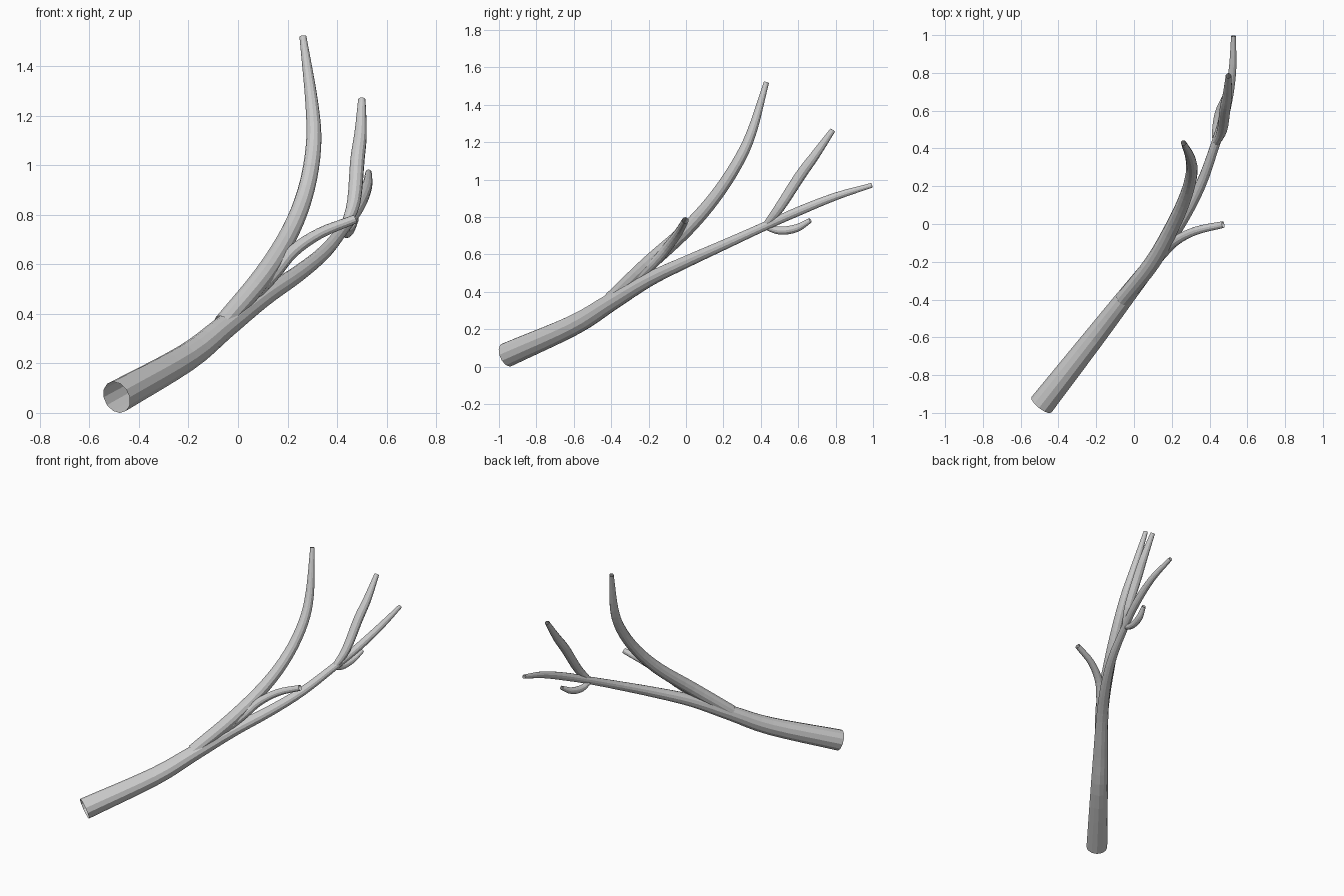
import bpy, bmesh, math
from mathutils import Vector

SIDES, STEPS = 12, 4

mat = bpy.data.materials.new("bark grey")
mat.diffuse_color = (0.6, 0.6, 0.6, 1)


def spline(pts):
    """Catmull-Rom through (x, y, z, radius) points."""
    p = [Vector(q) for q in pts]
    p = [2 * p[0] - p[1]] + p + [2 * p[-1] - p[-2]]
    out = []
    for i in range(1, len(p) - 2):
        a, b, c, d = p[i - 1:i + 3]
        for s in range(STEPS):
            t = s / STEPS
            out.append(0.5 * (2 * b + (c - a) * t + (2 * a - 5 * b + 4 * c - d) * t * t
                              + (3 * b - a - 3 * c + d) * t ** 3))
    return out + [p[-2]]


def limb(name, pts):
    """Open tapered tube swept along a smooth path."""
    path = spline(pts)
    pos = [q.to_3d() for q in path]
    bm = bmesh.new()
    rings, side = [], Vector((0, 0, 1))
    for i, q in enumerate(path):
        t = (pos[min(i + 1, len(pos) - 1)] - pos[max(i - 1, 0)]).normalized()
        side = (side - t * side.dot(t)).normalized()
        up = t.cross(side)
        ring = []
        for k in range(SIDES):
            a = 2 * math.pi * k / SIDES
            ring.append(bm.verts.new(pos[i] + q[3] * (side * math.cos(a) + up * math.sin(a))))
        rings.append(ring)
    for r, s in zip(rings, rings[1:]):
        for k in range(SIDES):
            n = (k + 1) % SIDES
            bm.faces.new((r[k], r[n], s[n], s[k]))
    me = bpy.data.meshes.new(name)
    bm.to_mesh(me)
    bm.free()
    me.materials.append(mat)
    ob = bpy.data.objects.new(name, me)
    bpy.context.collection.objects.link(ob)


# main stem, running on into the far twig
limb("main_stem", [
    (-0.49, -0.957, 0.063, 0.067), (-0.21, -0.6, 0.222, 0.056), (-0.055, -0.4, 0.345, 0.048),
    (0.10, -0.2, 0.465, 0.039), (0.24, 0.0, 0.56, 0.033), (0.35, 0.2, 0.65, 0.028),
    (0.43, 0.42, 0.75, 0.024), (0.485, 0.6, 0.83, 0.025), (0.52, 0.8, 0.91, 0.021),
    (0.527, 0.995, 0.97, 0.013)])

# tall upright branch
limb("tall_branch", [
    (-0.06, -0.4, 0.36, 0.040), (0.10, -0.2, 0.55, 0.042), (0.21, 0.0, 0.73, 0.038),
    (0.275, 0.15, 0.9, 0.034), (0.305, 0.27, 1.08, 0.031), (0.298, 0.35, 1.25, 0.026),
    (0.262, 0.43, 1.52, 0.014)])

# short side branch
limb("side_branch", [
    (-0.02, -0.35, 0.38, 0.024), (0.14, -0.17, 0.555, 0.026), (0.22, -0.09, 0.65, 0.025),
    (0.33, -0.035, 0.725, 0.022), (0.472, -0.003, 0.782, 0.018)])

# upright twig at the far fork
limb("upright_twig", [
    (0.43, 0.42, 0.745, 0.018), (0.467, 0.5, 0.85, 0.027), (0.482, 0.61, 1.02, 0.029),
    (0.495, 0.69, 1.13, 0.025), (0.5, 0.785, 1.265, 0.015)])

# small drooping twig at the far fork
limb("drooping_twig", [
    (0.43, 0.42, 0.75, 0.014), (0.435, 0.5, 0.727, 0.021), (0.45, 0.59, 0.74, 0.021),
    (0.475, 0.665, 0.782, 0.013)])
